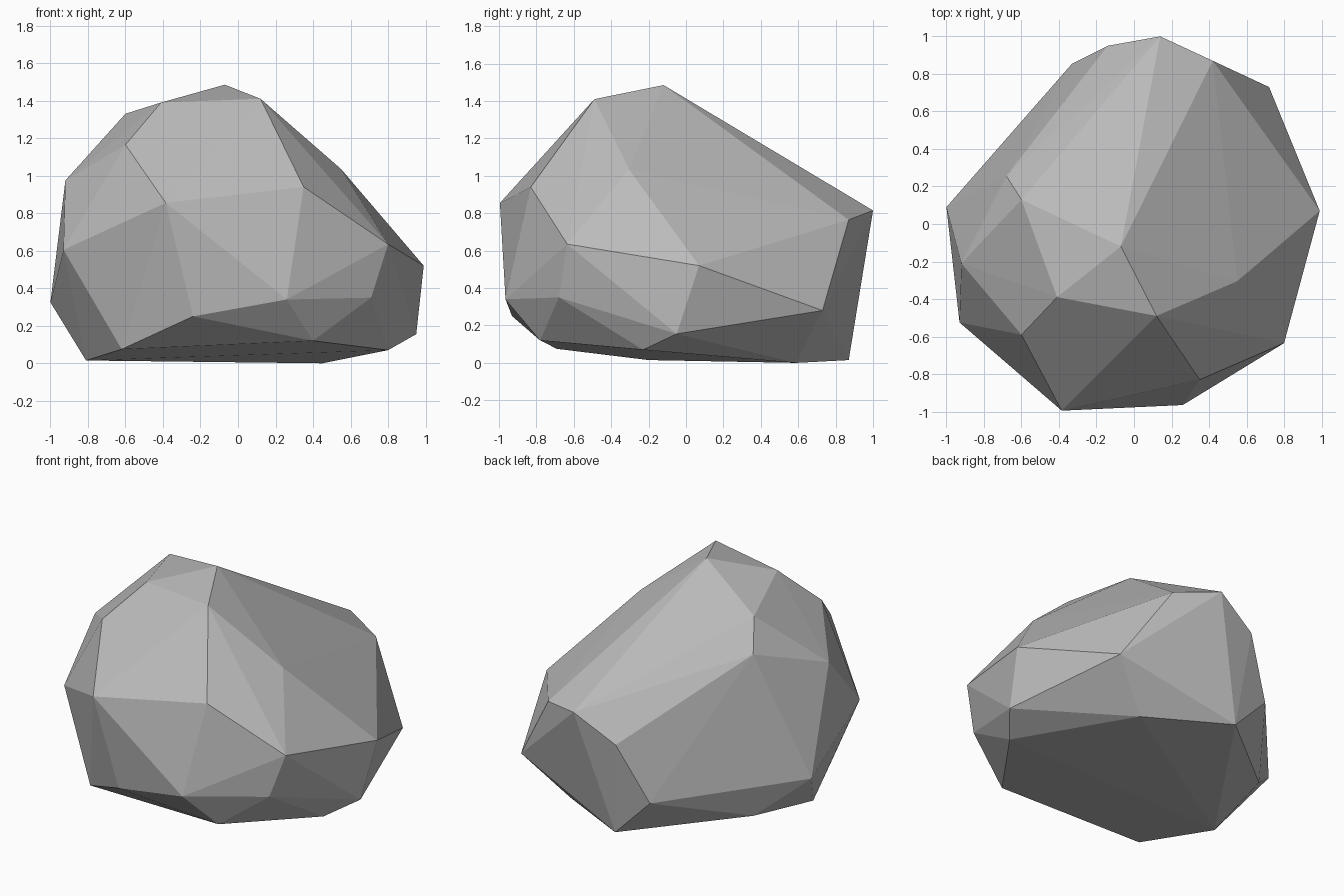
import bpy
import bmesh

# Remove the default cube
default_cube = bpy.data.objects.get("Cube")
if default_cube:
    bpy.data.objects.remove(default_cube, do_unlink=True)


def flat_material(name, colour):
    material = bpy.data.materials.new(name)
    material.use_nodes = True
    material.diffuse_color = colour
    shader = next(n for n in material.node_tree.nodes if n.type == "BSDF_PRINCIPLED")
    shader.inputs["Base Color"].default_value = colour
    return material


def faceted_stone(name, corners, material):
    """Wrap the corner points in one convex, flat-shaded, faceted skin."""
    mesh = bpy.data.meshes.new(name)
    bm = bmesh.new()
    for corner in corners:
        bm.verts.new(corner)
    hull = bmesh.ops.convex_hull(bm, input=bm.verts[:])
    leftovers = {v for v in hull["geom_interior"] + hull["geom_unused"]
                 if isinstance(v, bmesh.types.BMVert)}
    bmesh.ops.delete(bm, geom=list(leftovers), context="VERTS")
    bmesh.ops.recalc_face_normals(bm, faces=bm.faces[:])
    for face in bm.faces:
        face.smooth = False
    bm.to_mesh(mesh)
    bm.free()
    mesh.materials.append(material)
    stone = bpy.data.objects.new(name, mesh)
    bpy.context.scene.collection.objects.link(stone)
    return stone


# Underside the boulder rests on
base = [(.8, -.23, .07), (.45, .59, 0), (-.08, .87, .015), (-.73, .32, .09),
        (-.81, -.2, .015), (-.62, -.69, .075), (.4, -.78, .12)]

# Lower ring, flaring out from the base
lower_ring = [(.95, -.05, .155), (.72, .73, .28), (-.33, .855, .27),
              (-1, .09, .325), (-.24, -.93, .25), (.26, -.965, .34),
              (.71, -.68, .35)]

# Widest ring
belt = [(.99, .07, .52), (.42, .87, .765), (.14, 1, .815), (-.14, .95, .65),
        (-.93, -.525, .605), (-.385, -.995, .855), (.8, -.635, .635)]

# Shoulders that slope up to the crown
shoulder = [(.55, -.305, 1.035), (-.68, .255, 1.14), (-.92, -.21, .975),
            (-.6, -.59, 1.165), (.35, -.83, .94)]

# Ridge along the top
crown = [(-.07, -.12, 1.485), (.12, -.49, 1.41), (-.41, -.39, 1.39),
         (-.6, .13, 1.33)]

stone_grey = flat_material("stone_grey", (.5, .5, .5, 1))
faceted_stone("boulder", base + lower_ring + belt + shoulder + crown, stone_grey)
